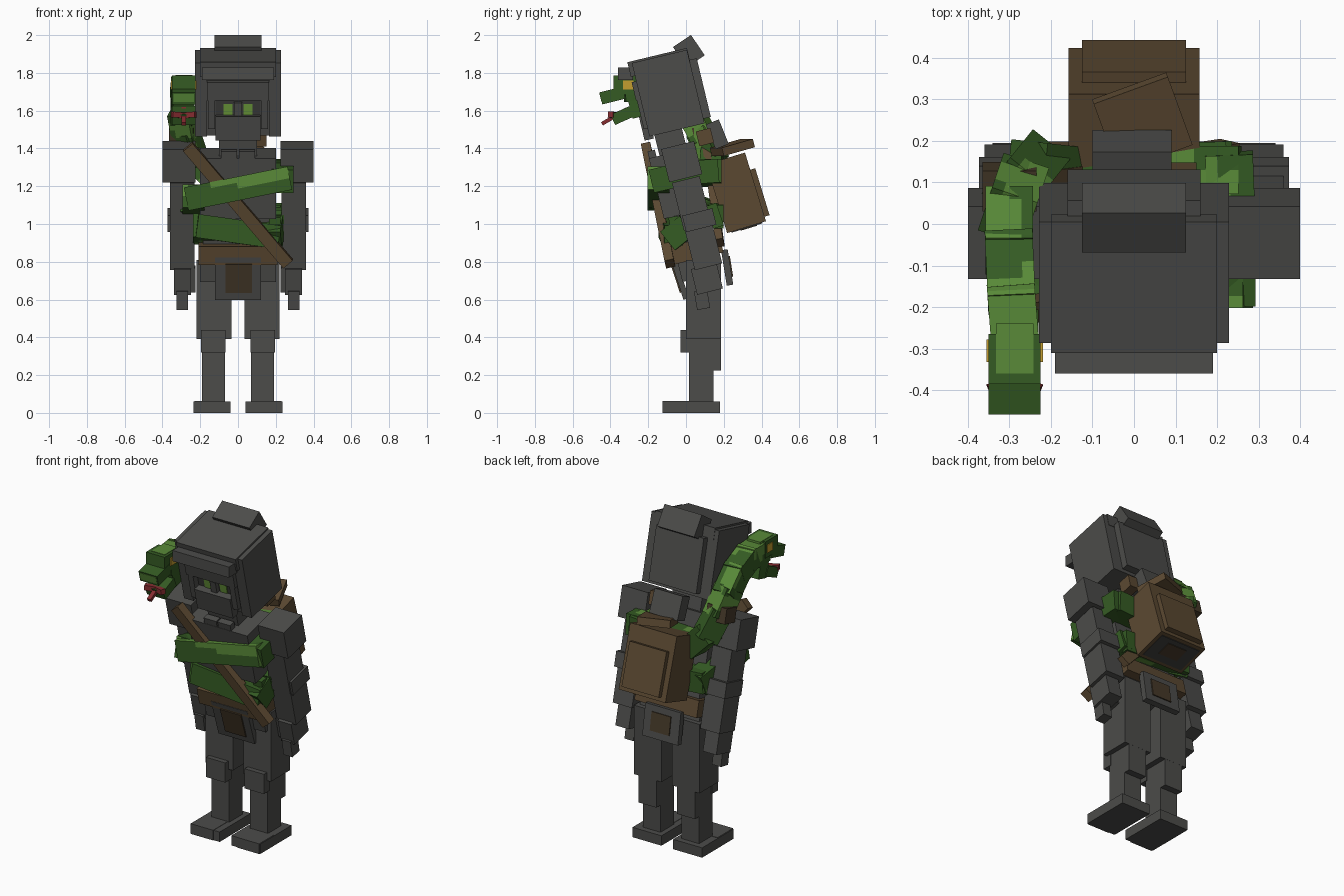
import bpy, bmesh, math, random
from mathutils import Matrix, Vector

if "Cube" in bpy.data.objects:
    bpy.data.objects.remove(bpy.data.objects["Cube"])

random.seed(4)
I = Matrix.Identity(4)


def mat(name, r, g, b):
    m = bpy.data.materials.new(name)
    m.diffuse_color = (r, g, b, 1)
    m.use_nodes = True
    m.node_tree.nodes["Principled BSDF"].inputs["Base Color"].default_value = m.diffuse_color
    return m


GREY = mat("charcoal", .072, .072, .068)
DARK = mat("dark_cloth", .045, .045, .043)
BROWN = mat("leather", .105, .066, .031)
UMBER = mat("dark_leather", .06, .041, .022)
GREEN = mat("scale_green", .035, .105, .017)
LIME = mat("light_scale_green", .1, .255, .04)
EYE = mat("glowing_eye", .15, .33, .045)
YELLOW = mat("snake_eye", .55, .34, .03)
RED = mat("tongue_red", .24, .025, .03)


def make(name, matrix, size, mats, cuts=0):
    bm = bmesh.new()
    bmesh.ops.create_cube(bm, size=1)
    if cuts:
        bmesh.ops.subdivide_edges(bm, edges=bm.edges[:], cuts=cuts, use_grid_fill=True)
    bmesh.ops.transform(bm, matrix=Matrix.Diagonal((*size, 1)), verts=bm.verts)
    bmesh.ops.transform(bm, matrix=matrix, verts=bm.verts)
    if cuts:  # blotches of the second colour
        ph = random.uniform(0, 6)
        for f in bm.faces:
            c = f.calc_center_median()
            f.material_index = int(math.sin(c.x * 21 + ph) + math.sin(c.y * 23) + math.sin(c.z * 25 + ph) > .95)
    me = bpy.data.meshes.new(name)
    bm.to_mesh(me)
    bm.free()
    for m in mats:
        me.materials.append(m)
    ob = bpy.data.objects.new(name, me)
    bpy.context.collection.objects.link(ob)
    return ob


def box(name, c, s, m=GREY, rx=0, rz=0, frame=I):
    rot = Matrix.Rotation(math.radians(rz), 4, 'Z') @ Matrix.Rotation(math.radians(rx), 4, 'X')
    return make(name, frame @ Matrix.Translation(c) @ rot, s, [m])


def pair(name, c, s, m=GREY, rx=0, frame=I):
    for side, k in (("right", -1), ("left", 1)):
        box(side + "_" + name, (k * c[0], c[1], c[2]), s, m, rx, 0, frame)


def beam(name, a, b, w, t, mats, hint=(0, 0, 1), extra=0.0, cuts=0):
    a, b = Vector(a), Vector(b)
    z = (b - a).normalized()
    x = Vector(hint).cross(z).normalized()
    rot = Matrix((x, z.cross(x), z)).transposed().to_4x4()
    make(name, Matrix.Translation((a + b) / 2) @ rot, (w, t, (b - a).length + extra), mats, cuts)


# legs
pair("foot", (.137, .03, .03), (.195, .30, .06))
pair("toe_cap", (.155, -.05, .031), (.15, .15, .062))
pair("shin", (.13, .08, .25), (.12, .13, .40))
pair("calf", (.13, .14, .33), (.12, .09, .21))
pair("knee_guard", (.13, 0, .38), (.13, .06, .12))
pair("thigh", (.128, .093, .60), (.185, .185, .42))

# hips and hanging cloths
box("pelvis", (0, .06, .79), (.40, .20, .15), rx=14)
box("belt", (0, .05, .865), (.42, .28, .10), BROWN, 14)
box("front_cloth", (0, -.035, .715), (.245, .03, .235), GREY, 18)
box("front_cloth_patch", (.005, -.053, .712), (.14, .008, .16), UMBER, 18)
box("back_cloth", (0, .218, .77), (.24, .035, .19), GREY, 9)
box("back_cloth_patch", (.005, .237, .775), (.13, .008, .11), UMBER, 9)

# torso leaning forward
box("waist", (0, .03, 1.0), (.37, .18, .25), rx=14)
box("chest", (0, -.045, 1.215), (.40, .23, .33), rx=14)
box("neck", (0, -.08, 1.43), (.20, .15, .14), rx=14)
pair("collar", (.047, -.175, 1.35), (.085, .04, .08), GREY, 14)

# arms
pair("shoulder", (.3125, -.023, 1.33), (.175, .18, .18), rx=14)
pair("upper_arm", (.295, .03, 1.11), (.13, .15, .26), rx=14)
pair("elbow_guard", (.295, .07, 1.02), (.155, .165, .09), rx=14)
pair("forearm", (.295, .09, .89), (.13, .15, .24), rx=14)
pair("cuff", (.295, .11, .71), (.09, .14, .14), rx=14)
pair("thumb", (.25, .09, .71), (.05, .07, .13), rx=14)
pair("fingers", (.295, .085, .60), (.06, .07, .10), rx=10)

# hooded head, in its tilted frame
H = Matrix.Translation((0, -.105, 1.695)) @ Matrix.Rotation(math.radians(13.5), 4, 'X')
box("head", (0, .02, -.037), (.33, .28, .335), frame=H)
box("hood_top", (0, 0, .165), (.40, .324, .08), frame=H)
pair("hood_side", (.196, .01, -.005), (.064, .30, .40), frame=H)
box("hood_back", (0, .18, -.02), (.32, .04, .32), frame=H)
box("visor", (0, -.14, .046), (.33, .05, .10), frame=H)
box("jaw", (0, -.145, -.155), (.24, .05, .13), frame=H)
box("nose", (0, -.13, -.06), (.04, .04, .08), frame=H)
pair("cheek_bar", (.14, -.135, -.08), (.035, .05, .16), frame=H)
pair("eye_socket", (.07, -.122, -.05), (.10, .006, .08), DARK, frame=H)
pair("eye", (.053, -.127, -.062), (.046, .006, .062), EYE, frame=H)
box("brow", (0, -.32, 1.795), (.38, .08, .065))
box("hood_peak", (0, .015, 1.915), (.25, .115, .13), rx=34)
box("nape_flap", (-.005, .165, 1.475), (.19, .075, .14), rx=22)

# backpack
P = Matrix.Translation((0, .265, 1.165)) @ Matrix.Rotation(math.radians(17), 4, 'X')
box("pack", (0, 0, 0), (.315, .215, .38), BROWN, frame=P)
box("pack_pocket", (0, .12, -.035), (.25, .03, .26), BROWN, frame=P)
box("pack_bottom_panel", (0, 0, -.192), (.27, .17, .006), DARK, frame=P)
box("pack_bottom_patch", (0, .01, -.196), (.13, .09, .006), UMBER, frame=P)
box("pack_lid", (.02, .245, 1.405), (.19, .18, .045), BROWN, 15, 20)

# straps
n = (0, -1, -.24)
beam("chest_strap", (-.265, -.21, 1.41), (.265, -.085, .79), .065, .05, [BROWN], n)
beam("back_strap", (-.31, .10, 1.47), (.23, .18, .90), .065, .04, [BROWN], n)
box("right_strap_end", (-.30, .09, 1.475), (.13, .10, .09), UMBER, 14)
box("left_strap_end", (.12, .10, 1.46), (.06, .08, .08), BROWN, 14)

# snake coiled around the torso
path = [(-.285, -.30, 1.71), (-.295, -.17, 1.715), (-.30, -.06, 1.67), (-.30, .03, 1.58),
        (-.28, .09, 1.47), (-.24, .14, 1.35), (-.15, .13, 1.26), (.23, .13, 1.28),
        (.235, 0, 1.27), (.235, -.145, 1.235), (-.235, -.145, 1.14), (-.235, 0, 1.11),
        (-.20, .13, 1.06), (.18, .14, 1.04), (.185, .02, 1.0), (.175, -.06, .935),
        (-.18, -.085, .985), (-.18, .03, .96)]
for i, (a, b) in enumerate(zip(path, path[1:])):
    beam("snake_segment", a, b, .115, .125, [GREEN, LIME], extra=.08 if i > 6 else .05, cuts=3)
box("snake_tail_fin", (.195, -.055, .96), (.06, .05, .16), GREEN, 10)
box("snake_tail_ridge", (.195, -.055, .96), (.05, .11, .05), LIME, 10)

# snake head with open mouth
make("snake_skull", Matrix.Translation((-.288, -.325, 1.735)), (.125, .12, .10), [GREEN, LIME], 3)
SX = -.287
box("snake_snout", (SX, -.39, 1.68), (.125, .125, .065), GREEN, 14)
box("snake_snout_tip", (SX, -.448, 1.668), (.11, .01, .045), LIME, 14)
box("snake_lower_jaw", (SX, -.335, 1.575), (.125, .115, .06), GREEN, 24)
box("snake_throat", (SX, -.26, 1.63), (.115, .08, .13), GREEN, 14)
box("snake_jaw_scale", (SX, -.30, 1.765), (.09, .12, .045), LIME)
for k in (-1, 1):
    box("snake_eye", (SX + k * .064, -.305, 1.737), (.008, .055, .048), YELLOW)
    beam("tongue_fork", (SX, -.375, 1.575), (SX + k * .062, -.40, 1.58), .03, .03, [RED])
beam("tongue", (SX, -.31, 1.61), (SX, -.445, 1.53), .025, .02, [RED])
